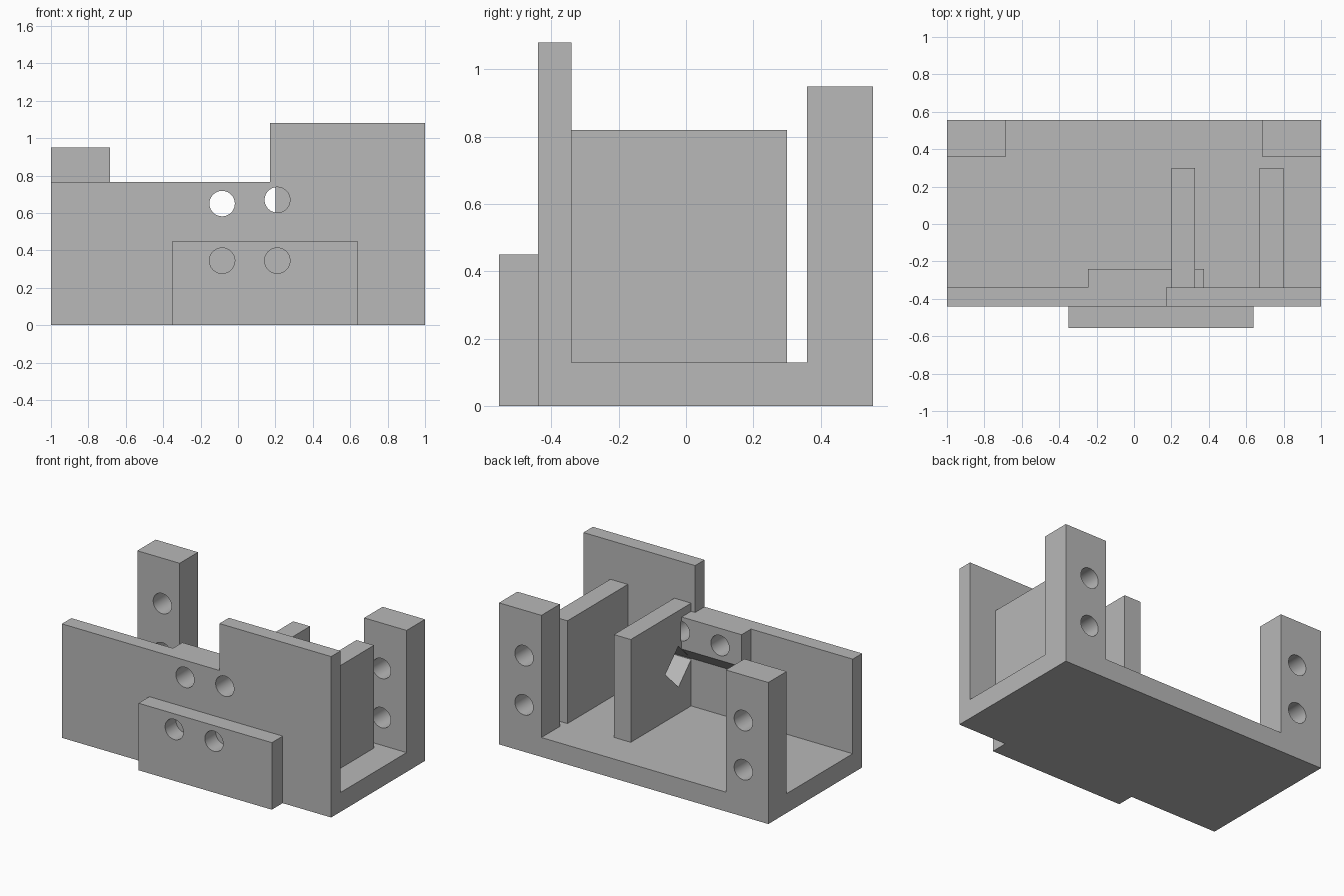
import bpy, bmesh, math
from mathutils import Matrix, Vector

if "Cube" in bpy.data.objects:
    bpy.data.objects.remove(bpy.data.objects["Cube"], do_unlink=True)

# Single grey material
grey = bpy.data.materials.new("plain grey")
grey.use_nodes = True
colour = (0.48, 0.48, 0.48, 1)
grey.diffuse_color = colour
grey.node_tree.nodes["Principled BSDF"].inputs["Base Color"].default_value = colour


def finish(name, bm):
    bmesh.ops.recalc_face_normals(bm, faces=bm.faces)
    mesh = bpy.data.meshes.new(name)
    bm.to_mesh(mesh)
    bm.free()
    mesh.materials.append(grey)
    obj = bpy.data.objects.new(name, mesh)
    bpy.context.collection.objects.link(obj)
    return obj


def prism(name, profile, axis, start, end):
    """Extrude a closed 2D profile along the x or y axis."""
    bm = bmesh.new()
    if axis == "x":
        points = [(start, a, b) for a, b in profile]
        step = Vector((end - start, 0, 0))
    else:
        points = [(a, start, b) for a, b in profile]
        step = Vector((0, end - start, 0))
    face = bm.faces.new([bm.verts.new(p) for p in points])
    side = bmesh.ops.extrude_face_region(bm, geom=[face])
    moved = [v for v in side["geom"] if isinstance(v, bmesh.types.BMVert)]
    bmesh.ops.translate(bm, verts=moved, vec=step)
    return finish(name, bm)


def box(name, x, y, z):
    return prism(name, [(x[0], z[0]), (x[1], z[0]), (x[1], z[1]), (x[0], z[1])], "y", *y)


def hole(x, z, start, end, radius=0.068):
    """Round cutter along y."""
    bm = bmesh.new()
    place = Matrix.Translation((x, (start + end) / 2, z)) @ Matrix.Rotation(math.pi / 2, 4, "X")
    bmesh.ops.create_cone(bm, cap_ends=True, segments=48, radius1=radius,
                          radius2=radius, depth=end - start, matrix=place)
    cutter = finish("hole_cutter", bm)
    cutter.hide_render = True
    return cutter


def cut(obj, cutters):
    for cutter in cutters:
        mod = obj.modifiers.new("cut", "BOOLEAN")
        mod.operation = "DIFFERENCE"
        mod.solver = "EXACT"
        mod.object = cutter
    graph = bpy.context.evaluated_depsgraph_get()
    mesh = bpy.data.meshes.new_from_object(obj.evaluated_get(graph))
    obj.modifiers.clear()
    obj.data = mesh


# Main levels
floor_top, wall_top = 0.13, 0.765
front, wall_front, wall_back, back = -0.555, -0.44, -0.34, 0.555

# Floor and stepped front wall
parts = [box("floor", (-1, 1), (wall_back, back), (0, floor_top))]
wall = prism("front_wall", [(-1, 0), (1, 0), (1, 1.08), (0.17, 1.08),
                            (0.17, wall_top), (-1, wall_top)], "y", wall_front, wall_back)
plate = box("front_plate", (-0.35, 0.64), (front, wall_front), (0, 0.45))

# Rear block with a sloped underside
block = prism("rear_block", [(wall_back, 0.45), (-0.24, 0.55), (-0.24, wall_top),
                             (wall_back, wall_top)], "x", -0.245, 0.375)

# Two upright fins
fins = [box(f"{side}_fin", x, (wall_back, 0.3), (floor_top, 0.82))
        for side, x in (("inner", (0.2, 0.325)), ("outer", (0.67, 0.8)))]

# Corner posts with two through holes each
for side, s in (("left", 1), ("right", -1)):
    post = box(f"{side}_post", sorted((s, s * 0.685)), (0.36, back), (floor_top, 0.95))
    drills = [hole(s * 0.814, z, 0.3, 0.6) for z in (0.315, 0.645)]
    cut(post, drills)
    for d in drills:
        bpy.data.objects.remove(d, do_unlink=True)
    parts.append(post)

# Front holes: through the wall and block above, only the plate below
upper = [hole(-0.085, 0.65, -0.6, -0.235), hole(0.21, 0.67, -0.6, -0.235)]
lower = [hole(x, 0.345, -0.6, -0.4) for x in (-0.085, 0.21)]
r = 0.138
diamond = prism("diamond_cutter", [(-0.205 - r, 0.445), (-0.205, 0.445 - r),
                                   (-0.205 + r, 0.445), (-0.205, 0.445 + r)], "x", 0.1, 0.375)
diamond.hide_render = True
cut(wall, upper)
cut(block, upper)
cut(plate, lower)
cut(fins[0], [upper[1], diamond])
for d in upper + lower + [diamond]:
    bpy.data.objects.remove(d, do_unlink=True)

# Smooth the round holes, keep the edges crisp
parts += [wall, plate, block] + fins
bpy.ops.object.select_all(action="DESELECT")
for p in parts:
    p.select_set(True)
bpy.context.view_layer.objects.active = parts[0]
bpy.ops.object.shade_smooth_by_angle(angle=math.radians(30))
